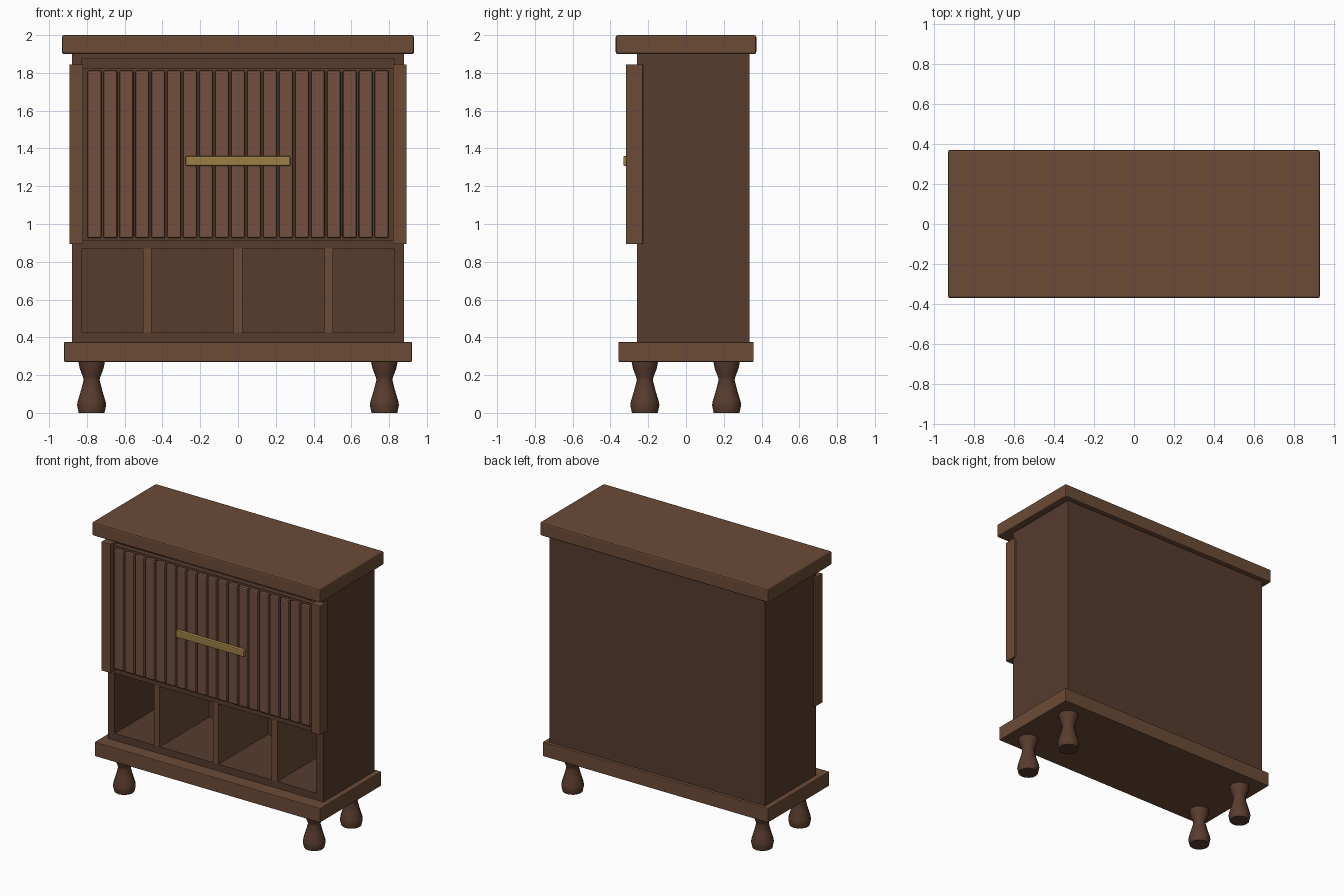
import bpy, bmesh, math

if "Cube" in bpy.data.objects:
    bpy.data.objects.remove(bpy.data.objects["Cube"])


def material(name, rgb):
    m = bpy.data.materials.new(name)
    m.diffuse_color = (*rgb, 1)
    m.use_nodes = True
    m.node_tree.nodes["Principled BSDF"].inputs["Base Color"].default_value = m.diffuse_color
    return m


LIGHT = material("walnut", (0.15, 0.07, 0.038))
DARK = material("dark_walnut", (0.095, 0.045, 0.027))
SLAT = material("slat_walnut", (0.17, 0.082, 0.05))
LEG = material("leg_walnut", (0.10, 0.045, 0.027))
BRASS = material("brass", (0.33, 0.21, 0.06))


def finish(name, bm, mat):
    mesh = bpy.data.meshes.new(name)
    bmesh.ops.recalc_face_normals(bm, faces=bm.faces)
    bm.to_mesh(mesh)
    bm.free()
    mesh.materials.append(mat)
    ob = bpy.data.objects.new(name, mesh)
    bpy.context.collection.objects.link(ob)
    return ob


def box(name, x, y, z, mat, bevel=0.0):
    """Box from (min, max) ranges, with optional rounded edges."""
    bm = bmesh.new()
    bmesh.ops.create_cube(bm, size=1)
    for v in bm.verts:
        v.co = [r[0] + (c + 0.5) * (r[1] - r[0]) for c, r in zip(v.co, (x, y, z))]
    if bevel:
        bmesh.ops.bevel(bm, geom=bm.edges[:], offset=bevel, segments=2,
                        profile=0.5, affect='EDGES')
    return finish(name, bm, mat)


def lathe(name, profile, cx, cy, mat, sides=16):
    """Closed turned shape from (radius, height) points."""
    bm = bmesh.new()
    rings = [[bm.verts.new((cx + r * math.cos(2 * math.pi * i / sides),
                            cy + r * math.sin(2 * math.pi * i / sides), z))
              for i in range(sides)] for r, z in profile]
    for a, b in zip(rings, rings[1:]):
        for i in range(sides):
            j = (i + 1) % sides
            bm.faces.new((a[i], a[j], b[j], b[i]))
    bm.faces.new(rings[0])
    bm.faces.new(rings[-1])
    ob = finish(name, bm, mat)
    bpy.ops.object.select_all(action='DESELECT')
    ob.select_set(True)
    bpy.context.view_layer.objects.active = ob
    bpy.ops.object.shade_smooth_by_angle(angle=math.radians(35))
    return ob


# Overhanging top and plinth
box("top", (-0.932, 0.932), (-0.372, 0.372), (1.90, 2.0), LIGHT, 0.01)
box("plinth", (-0.92, 0.92), (-0.358, 0.358), (0.27, 0.375), LIGHT, 0.004)

# Carcass: sides, back, floor, shelf and ceiling
for side, s in (("left", -1), ("right", 1)):
    box(side + "_side", sorted((s * 0.825, s * 0.88)), (-0.26, 0.336), (0.375, 1.90), DARK)
    # Stiles flanking the slatted front
    box(side + "_stile", sorted((s * 0.82, s * 0.893)), (-0.318, -0.228),
        (0.893, 1.845), LIGHT, 0.004)
INNER = (-0.825, 0.825)
box("back", INNER, (0.315, 0.336), (0.375, 1.90), DARK)
box("floor", INNER, (-0.26, 0.315), (0.375, 0.425), DARK)
box("shelf", INNER, (-0.26, 0.315), (0.87, 0.912), DARK)
box("ceiling", INNER, (-0.26, 0.315), (1.875, 1.90), DARK)

# Dividers of the open compartments
for i, x in enumerate((-0.48, 0, 0.48)):
    box(f"divider_{i + 1}", (x - 0.023, x + 0.023), (-0.26, 0.315), (0.425, 0.87), LIGHT)

# Slatted front
box("front_panel", (-0.82, 0.82), (-0.28, -0.24), (0.912, 1.825), DARK)
for i in range(19):
    x = (i - 9) * 0.0845
    box(f"slat_{i + 1}", (x - 0.037, x + 0.037), (-0.306, -0.275), (0.925, 1.812), SLAT, 0.01)

# Bar handle
box("handle", (-0.278, 0.278), (-0.332, -0.30), (1.308, 1.36), BRASS, 0.008)

# Turned legs
PROFILE = [(0.068, 0), (0.077, 0.04), (0.074, 0.06), (0.056, 0.12), (0.042, 0.175),
           (0.046, 0.19), (0.063, 0.235), (0.07, 0.27)]
for depth, y in (("front", -0.218), ("back", 0.215)):
    for side, x in (("left", -0.775), ("right", 0.775)):
        lathe(f"{depth}_{side}_leg", PROFILE, x, y, LEG)
